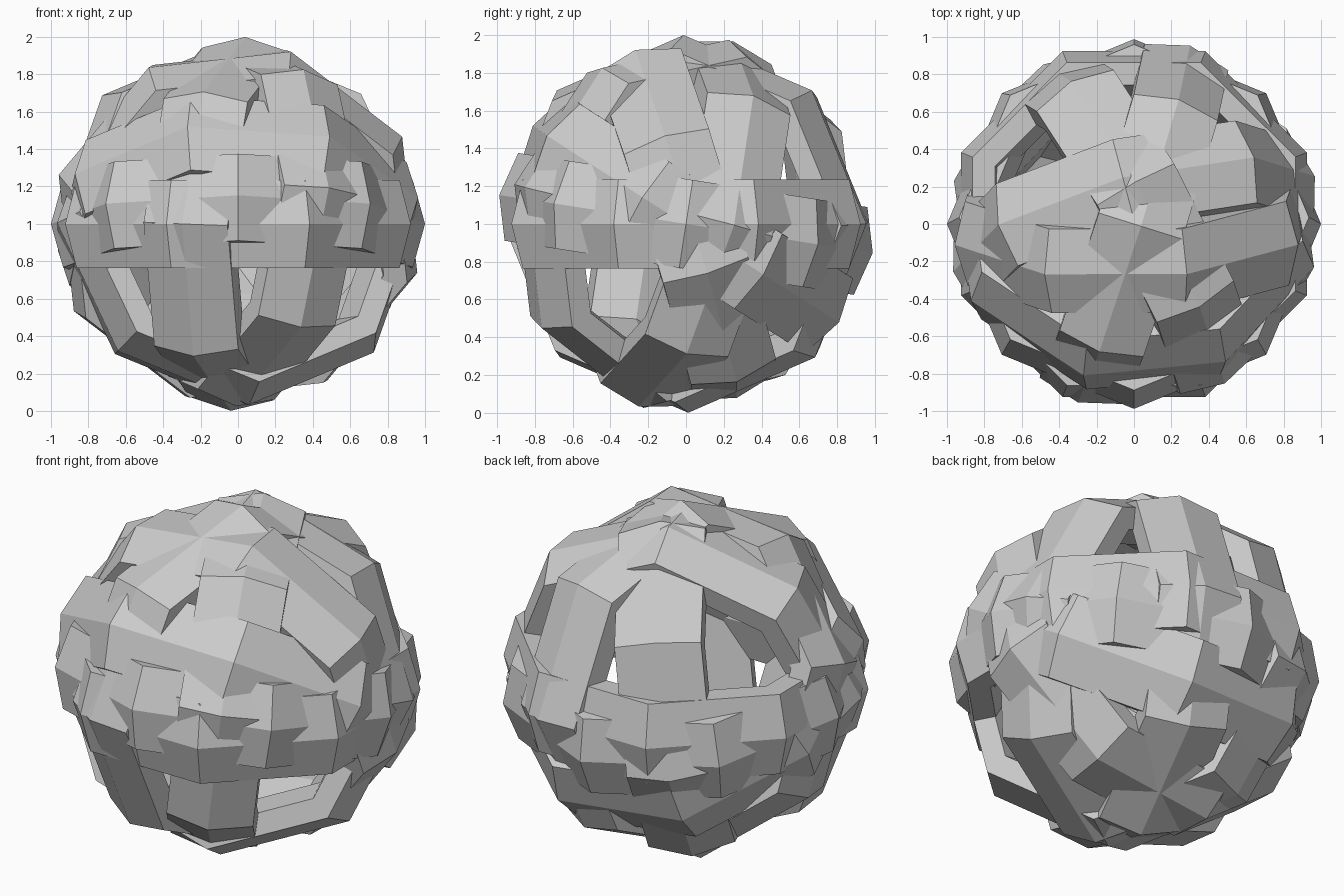
import bpy, bmesh, math
from mathutils import Vector

if "Cube" in bpy.data.objects:
    bpy.data.objects.remove(bpy.data.objects["Cube"])

CENTRE = Vector((0, 0, 1))
SIDES = 8

# Hexagonal band section: (distance from centre, offset along ring axis)
SECTION = [(1.0, 0), (0.935, 0.235), (0.805, 0.235),
           (0.74, 0), (0.805, -0.235), (0.935, -0.235)]


def band(name, corner, toward):
    """Octagonal band with one corner at `corner`, running toward `toward`."""
    a = Vector(corner).normalized()
    b = Vector(toward)
    b = (b - a * b.dot(a)).normalized()
    axis = a.cross(b)
    bm = bmesh.new()
    loops = []
    for i in range(SIDES):
        t = 2 * math.pi * i / SIDES
        d = a * math.cos(t) + b * math.sin(t)
        loops.append([bm.verts.new(CENTRE + d * r + axis * h) for r, h in SECTION])
    n = len(SECTION)
    for i in range(SIDES):
        p, q = loops[i], loops[(i + 1) % SIDES]
        for j in range(n):
            k = (j + 1) % n
            bm.faces.new((p[j], q[j], q[k], p[k]))
    bmesh.ops.recalc_face_normals(bm, faces=bm.faces)
    mesh = bpy.data.meshes.new(name)
    bm.to_mesh(mesh)
    bm.free()
    obj = bpy.data.objects.new(name, mesh)
    bpy.context.collection.objects.link(obj)
    return obj


# Level band around the middle, and a slightly tilted one half a side out of step
band("level_band", (0.383, -0.924, 0), (-0.383, -0.924, 0))
band("tilted_band", (0, -0.988, 0.153), (1, 0, 0))
# High across the front, low across the back
band("front_high_band", (-0.27, -0.81, 0.52), (0.48, -0.74, 0.47))
# Bands wrapping over the top and bottom
band("side_to_side_band", (-0.48, -0.27, 0.84), (0.27, -0.27, 0.925))
band("front_to_back_band", (-0.3, -0.954, 0), (-0.24, -0.67, -0.70))
band("rear_leaning_band", (-0.06, 0.25, 0.97), (0.645, 0.36, 0.69))
band("diagonal_band", (-0.335, 0.76, 0.55), (0.345, -0.43, 0.835))
